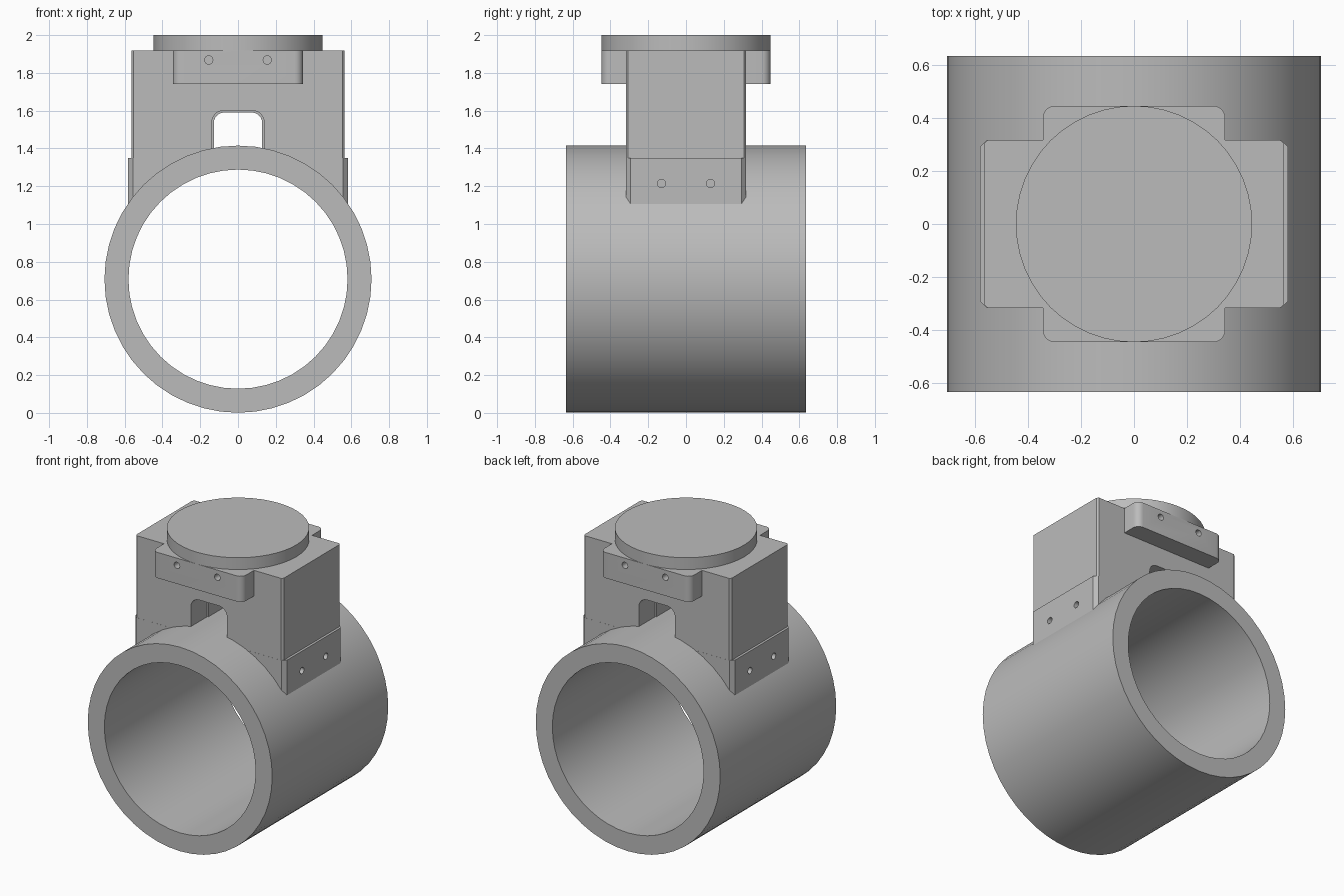
import bpy
import bmesh
from math import cos, sin, pi, radians
from mathutils import Vector

cube = bpy.data.objects.get("Cube")
if cube:
    bpy.data.objects.remove(cube, do_unlink=True)

grey = bpy.data.materials.new("plain grey")
grey.use_nodes = True
grey.diffuse_color = (0.5, 0.5, 0.5, 1)
grey.node_tree.nodes["Principled BSDF"].inputs["Base Color"].default_value = grey.diffuse_color

AXIS_Z = 0.708   # height of the pipe axis
OUTER, INNER = 0.707, 0.58


def prism(name, outline, axis, low, high):
    """Extrude a closed 2D outline along x, y or z."""
    place = {"x": lambda u, v, d: (d, u, v),
             "y": lambda u, v, d: (u, d, v),
             "z": lambda u, v, d: (u, v, d)}[axis]
    bm = bmesh.new()
    face = bm.faces.new([bm.verts.new(place(u, v, low)) for u, v in outline])
    out = bmesh.ops.extrude_face_region(bm, geom=[face])
    verts = [g for g in out["geom"] if isinstance(g, bmesh.types.BMVert)]
    bmesh.ops.translate(bm, verts=verts, vec=Vector(place(0, 0, high - low)))
    bmesh.ops.recalc_face_normals(bm, faces=bm.faces)
    mesh = bpy.data.meshes.new(name)
    bm.to_mesh(mesh)
    bm.free()
    mesh.materials.append(grey)
    obj = bpy.data.objects.new(name, mesh)
    bpy.context.collection.objects.link(obj)
    return obj


def circle(r, n=48, u=0, v=0):
    return [(u + r * sin(2 * pi * i / n), v + r * cos(2 * pi * i / n)) for i in range(n)]


def rounded(w, h, r, v=0, steps=6):
    """Rectangle of half sizes w and h with corners of radius r (one step = chamfer)."""
    pts = []
    for k, (sx, sy) in enumerate([(1, 1), (-1, 1), (-1, -1), (1, -1)]):
        for i in range(steps + 1):
            a = (k + i / steps) * pi / 2
            pts.append((sx * (w - r) + r * cos(a), v + sy * (h - r) + r * sin(a)))
    return pts


def combine(target, other, operation):
    """Apply a boolean and remove the second object."""
    mod = target.modifiers.new("boolean", "BOOLEAN")
    mod.operation, mod.object, mod.solver = operation, other, "EXACT"
    bpy.context.view_layer.update()
    deps = bpy.context.evaluated_depsgraph_get()
    mesh = bpy.data.meshes.new_from_object(target.evaluated_get(deps))
    target.modifiers.clear()
    target.data = mesh
    bpy.data.objects.remove(other, do_unlink=True)


# Pipe running front to back
pipe = prism("pipe", circle(OUTER, v=AXIS_Z), "y", -0.635, 0.635)
combine(pipe, prism("bore", circle(INNER, v=AXIS_Z), "y", -1, 1), "DIFFERENCE")

# Saddle block with wider lower cheeks and front and back ledges
saddle = prism("saddle_block", rounded(0.565, 0.318, 0.012, steps=1), "z", 0.9, 1.918)
combine(saddle, prism("cheeks", rounded(0.582, 0.3185, 0.025, steps=1), "z", 0.9, 1.35), "UNION")
combine(saddle, prism("ledges", rounded(0.345, 0.447, 0.045), "z", 1.74, 1.918), "UNION")

# Saddle underside sits inside the pipe wall
combine(saddle, prism("seat", circle(OUTER - 0.02, v=AXIS_Z), "y", -1, 1), "DIFFERENCE")

# Arched passage, slightly wider at both mouths
combine(saddle, prism("passage", rounded(0.128, 0.2, 0.055, 1.39), "y", -1, 1), "DIFFERENCE")
for side in (-1, 1):
    low, high = sorted((side * 0.14, side))
    mouth = prism("mouth", rounded(0.138, 0.2, 0.06, 1.4), "y", low, high)
    combine(saddle, mouth, "DIFFERENCE")

# Blind screw holes in the ledges and cheeks
for side in (-1, 1):
    for offset in (-1, 1):
        low, high = sorted((side * 0.36, side * 0.5))
        hole = prism("hole", circle(0.022, 16, offset * 0.155, 1.868), "y", low, high)
        combine(saddle, hole, "DIFFERENCE")
        low, high = sorted((side * 0.53, side * 0.65))
        hole = prism("hole", circle(0.022, 16, offset * 0.13, 1.215), "x", low, high)
        combine(saddle, hole, "DIFFERENCE")

# Round cap on top
cap = prism("round_cap", circle(0.447), "z", 1.91, 2.0)

# Smooth curved walls, keep hard edges
for obj in (pipe, saddle, cap):
    bpy.ops.object.select_all(action="DESELECT")
    obj.select_set(True)
    bpy.context.view_layer.objects.active = obj
    bpy.ops.object.shade_smooth_by_angle(angle=radians(25))
